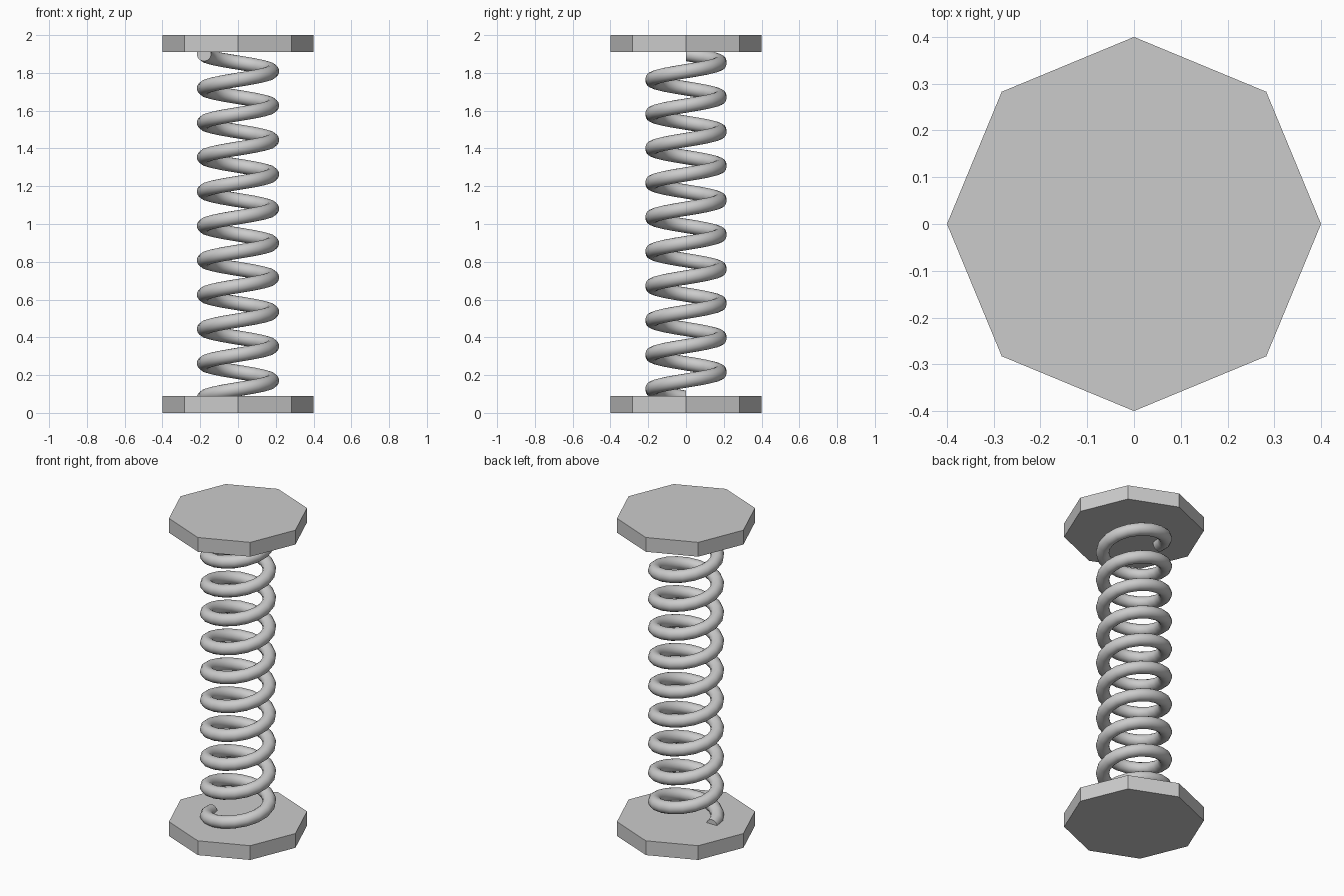
import bpy, bmesh
from math import pi, sin, cos

if "Cube" in bpy.data.objects:
    bpy.data.objects.remove(bpy.data.objects["Cube"])


# Octagonal end plates with corners on the axes
def plate(name, z):
    bpy.ops.mesh.primitive_cylinder_add(vertices=8, radius=0.4, depth=0.09,
                                        location=(0, 0, z))
    bpy.context.object.name = name


plate("bottom_plate", 0.045)
plate("top_plate", 1.955)

# Coil spring: circular section swept along a ten-turn helix
R, r = 0.18, 0.038
turns, per_turn, sides = 10, 18, 16
z0, z1 = 0.08, 1.90
n = turns * per_turn

bm = bmesh.new()
rings = []
for i in range(n + 1):
    a = pi + 2 * pi * i / per_turn
    z = z0 + (z1 - z0) * i / n
    ring = []
    for j in range(sides):
        b = 2 * pi * j / sides
        d = R + r * cos(b)
        ring.append(bm.verts.new((d * cos(a), d * sin(a), z + r * sin(b))))
    rings.append(ring)
for p, q in zip(rings, rings[1:]):
    for j in range(sides):
        k = (j + 1) % sides
        bm.faces.new((p[j], p[k], q[k], q[j]))
bm.faces.new(rings[0])
bm.faces.new(rings[-1])
bmesh.ops.recalc_face_normals(bm, faces=bm.faces)

mesh = bpy.data.meshes.new("coil_spring")
bm.to_mesh(mesh)
bm.free()
spring = bpy.data.objects.new("coil_spring", mesh)
bpy.context.collection.objects.link(spring)
bpy.ops.object.select_all(action='DESELECT')
spring.select_set(True)
bpy.context.view_layer.objects.active = spring
bpy.ops.object.shade_smooth_by_angle(angle=0.8)
